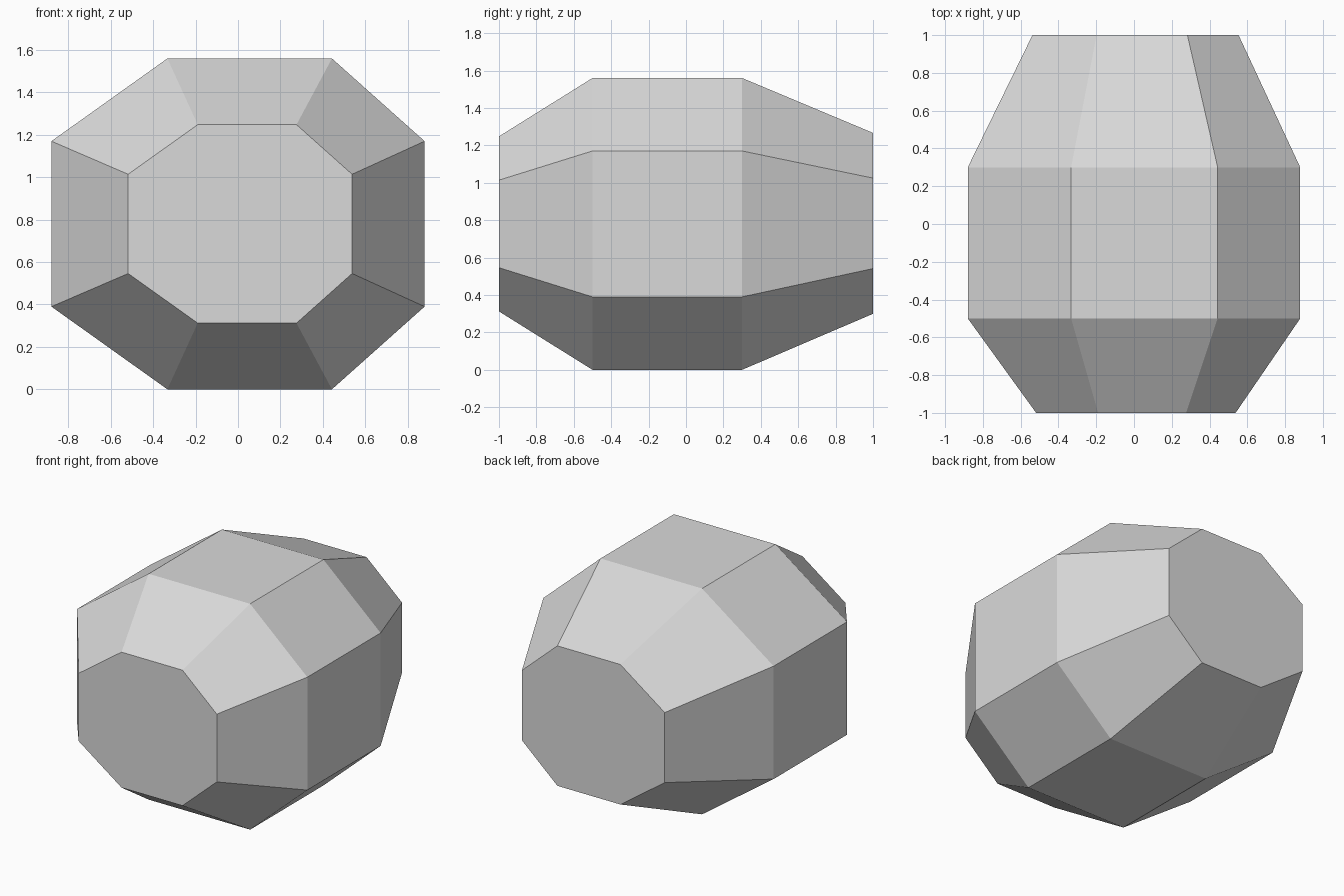
import bpy
import bmesh

default = bpy.data.objects.get("Cube")
if default:
    bpy.data.objects.remove(default, do_unlink=True)

# Plain grey material
grey = bpy.data.materials.new("light_grey")
grey.use_nodes = True
colour = (0.7, 0.7, 0.7, 1.0)
grey.diffuse_color = colour
grey.node_tree.nodes["Principled BSDF"].inputs["Base Color"].default_value = colour

# Slightly lopsided octagon: upper half, mirrored downward
MID_Z = 0.78
upper = [(0.88, 0.39), (0.443, 0.78), (-0.333, 0.78), (-0.88, 0.39)]
octagon = upper + [(x, -z) for x, z in reversed(upper)]

# Sections along the body: y, scale, sideways shift, height shift
sections = [
    (-1.0, 0.6, 0.01, 0.0),
    (-0.5, 1.0, 0.0, 0.0),
    (0.3, 1.0, 0.0, 0.0),
    (1.0, 0.62, 0.008, 0.003),
]

bm = bmesh.new()
rings = [
    [bm.verts.new((x * s + dx, y, MID_Z + z * s + dz)) for x, z in octagon]
    for y, s, dx, dz in sections
]

# Side panels between neighbouring sections
count = len(octagon)
for near, far in zip(rings, rings[1:]):
    for i in range(count):
        j = (i + 1) % count
        bm.faces.new((near[i], near[j], far[j], far[i]))

# Flat front and back ends
bm.faces.new(rings[0])
bm.faces.new(rings[-1])
bmesh.ops.recalc_face_normals(bm, faces=bm.faces)

# Faceted body
mesh = bpy.data.meshes.new("faceted_body")
bm.to_mesh(mesh)
bm.free()
mesh.materials.append(grey)
body = bpy.data.objects.new("faceted_body", mesh)
bpy.context.collection.objects.link(body)
